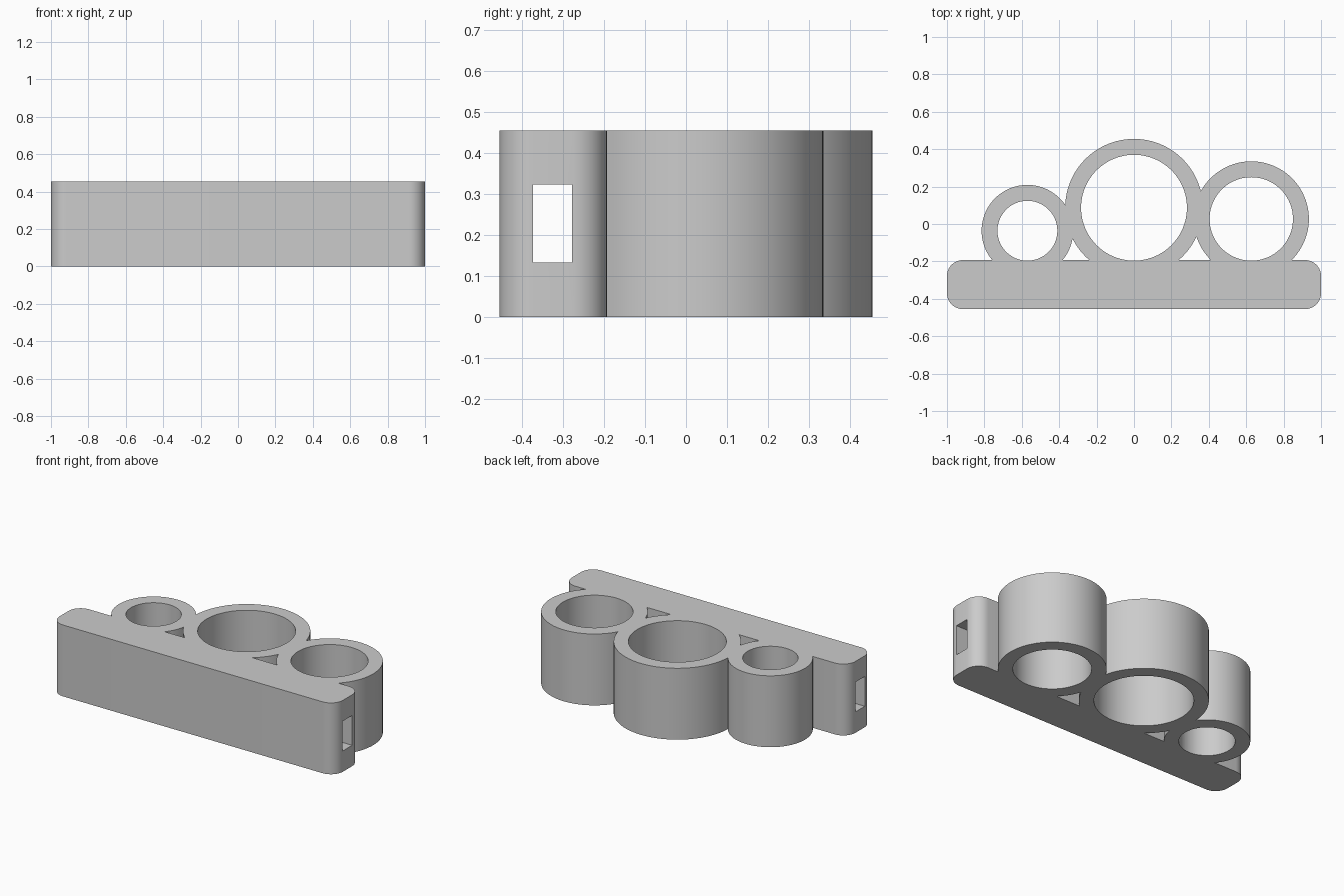
import bpy
import bmesh
from math import pi, cos, sin
from mathutils import Vector

default = bpy.data.objects.get("Cube")
if default:
    bpy.data.objects.remove(default, do_unlink=True)

HEIGHT = 0.455
BAR_FRONT, BAR_BACK, CORNER = -0.455, -0.193, 0.085
WALL = 0.085
BORE_BOTTOM = -0.196
# Centre x and bore radius of each ring
RINGS = {"small": (-0.57, 0.16), "large": (0.0, 0.283), "medium": (0.627, 0.223)}

grey = bpy.data.materials.new("light grey")
grey.use_nodes = True
grey.diffuse_color = (0.6, 0.6, 0.6, 1)
grey.node_tree.nodes["Principled BSDF"].inputs["Base Color"].default_value = grey.diffuse_color


def extrude_outline(name, points, bottom, top):
    """Solid prism from a counter-clockwise outline."""
    bm = bmesh.new()
    face = bm.faces.new([bm.verts.new((x, y, bottom)) for x, y in points])
    out = bmesh.ops.extrude_face_region(bm, geom=[face])
    verts = [g for g in out["geom"] if isinstance(g, bmesh.types.BMVert)]
    bmesh.ops.translate(bm, verts=verts, vec=Vector((0, 0, top - bottom)))
    bmesh.ops.recalc_face_normals(bm, faces=bm.faces)
    mesh = bpy.data.meshes.new(name)
    bm.to_mesh(mesh)
    bm.free()
    mesh.materials.append(grey)
    obj = bpy.data.objects.new(name, mesh)
    bpy.context.collection.objects.link(obj)
    return obj


def circle(cx, cy, r, n=96):
    return [(cx + r * cos(2 * pi * i / n), cy + r * sin(2 * pi * i / n)) for i in range(n)]


def rounded_rect(x0, x1, y0, y1, r, steps=12):
    corners = [(x1 - r, y1 - r), (x0 + r, y1 - r), (x0 + r, y0 + r), (x1 - r, y0 + r)]
    return [(cx + r * cos(pi / 2 * (q + i / steps)), cy + r * sin(pi / 2 * (q + i / steps)))
            for q, (cx, cy) in enumerate(corners) for i in range(steps + 1)]


def combine(target, other, operation):
    mod = target.modifiers.new(operation.lower(), "BOOLEAN")
    mod.operation, mod.solver, mod.object = operation, "EXACT", other
    bpy.context.view_layer.objects.active = target
    bpy.ops.object.modifier_apply(modifier=mod.name)
    bpy.data.objects.remove(other, do_unlink=True)


# Rounded mounting bar
holder = extrude_outline("ring_holder", rounded_rect(-1, 1, BAR_FRONT, BAR_BACK, CORNER), 0, HEIGHT)

# Ring bodies fused to the bar, all sitting on its back face
for name, (x, r) in RINGS.items():
    body = extrude_outline(name + "_ring", circle(x, BORE_BOTTOM + r, r + WALL), 0, HEIGHT)
    combine(holder, body, "UNION")

# Bores through the rings
for name, (x, r) in RINGS.items():
    bore = extrude_outline(name + "_bore", circle(x, BORE_BOTTOM + r, r), -0.1, HEIGHT + 0.1)
    combine(holder, bore, "DIFFERENCE")

# Strap slot running the full length of the bar
slot = extrude_outline("strap_slot", [(-1.1, -0.373), (1.1, -0.373), (1.1, -0.278), (-1.1, -0.278)],
                       0.133, 0.323)
combine(holder, slot, "DIFFERENCE")

# Smooth curved walls, keep the rims sharp
bpy.ops.object.select_all(action="DESELECT")
holder.select_set(True)
bpy.context.view_layer.objects.active = holder
bpy.ops.object.shade_smooth_by_angle(angle=pi / 6)
